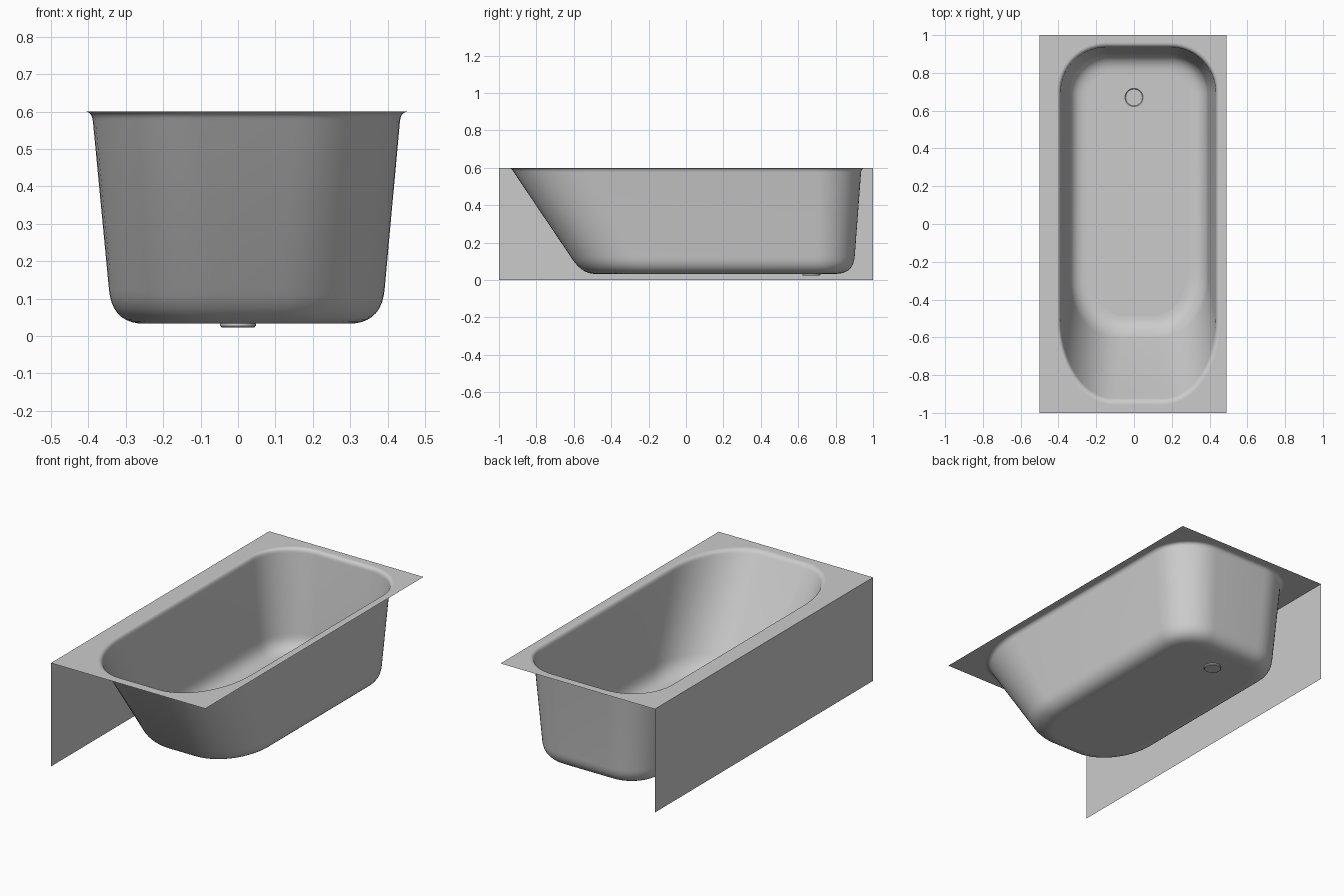
import bpy, bmesh, math

if "Cube" in bpy.data.objects:
    bpy.data.objects.remove(bpy.data.objects["Cube"])

STEPS = 14  # segments per plan corner


def outline(p):
    """Rounded rectangle: x0, x1, y0, y1, z, front corner rx, ry, back corner rx, ry."""
    x0, x1, y0, y1, z, fx, fy, bx, by = p
    corners = [(x1 - bx, y1 - by, bx, by, 0), (x0 + bx, y1 - by, bx, by, 90),
               (x0 + fx, y0 + fy, fx, fy, 180), (x1 - fx, y0 + fy, fx, fy, 270)]
    pts = []
    for cx, cy, rx, ry, start in corners:
        for i in range(STEPS + 1):
            a = math.radians(start + 90 * i / STEPS)
            pts.append((cx + rx * math.cos(a), cy + ry * math.sin(a), z))
    return pts


def circle(cx, cy, z, r, n=32):
    return [(cx + r * math.cos(2 * math.pi * i / n),
             cy + r * math.sin(2 * math.pi * i / n), z) for i in range(n)]


def bend(a, b, c, n):
    """Quadratic blend of three outlines' parameters."""
    out = []
    for i in range(n + 1):
        t = i / n
        out.append([(1 - t) ** 2 * p + 2 * t * (1 - t) * q + t * t * r
                    for p, q, r in zip(a, b, c)])
    return out


def finish(bm, name):
    me = bpy.data.meshes.new(name)
    bm.to_mesh(me)
    bm.free()
    ob = bpy.data.objects.new(name, me)
    bpy.context.collection.objects.link(ob)
    bpy.ops.object.select_all(action='DESELECT')
    ob.select_set(True)
    bpy.context.view_layer.objects.active = ob
    bpy.ops.object.shade_smooth_by_angle(angle=math.radians(35))
    return ob


def loft(name, rings, cap=False):
    """Skin from the top ring down, facing inward."""
    bm = bmesh.new()
    loops = [[bm.verts.new(p) for p in ring] for ring in rings]
    n = len(loops[0])
    for up, low in zip(loops, loops[1:]):
        for i in range(n):
            j = (i + 1) % n
            bm.faces.new((up[i], up[j], low[j], low[i]))
    if cap:
        bm.faces.new(loops[-1])
    return finish(bm, name)


def plate_with_hole(name, outer, hole):
    """Flat upward-facing sheet with an opening."""
    bm = bmesh.new()
    edges = []
    for pts in (outer, hole):
        vs = [bm.verts.new(p) for p in pts]
        edges += [bm.edges.new((vs[i - 1], vs[i])) for i in range(len(vs))]
    bmesh.ops.triangle_fill(bm, use_beauty=True, edges=edges, normal=(0, 0, 1))
    bm.normal_update()
    for f in bm.faces:
        if f.normal.z < 0:
            f.normal_flip()
    return finish(bm, name)


# key outlines of the basin
lip = (-.408, .455, -.955, .96, .60, .30, .44, .26, .26)
lip_mid = (-.391, .436, -.932, .939, .60, .285, .425, .245, .245)
wall_top = (-.388, .433, -.92, .936, .575, .28, .42, .24, .24)
wall_low = (-.345, .392, -.617, .902, .125, .28, .34, .21, .21)
heel = (-.337, .384, -.559, .894, .033, .27, .33, .20, .20)
floor = (-.25, .295, -.49, .80, .033, .20, .27, .12, .12)

# basin: rolled lip, sloping walls, rounded bottom
rings = bend(lip, lip_mid, wall_top, 6) + bend(wall_low, heel, floor, 9)
loft("basin", [outline(r) for r in rings])

# flat floor and recessed drain
plate_with_hole("floor", outline(floor), circle(0, .67, .033, .048))
loft("drain", [circle(0, .67, .033, .048), circle(0, .67, .027, .048),
               circle(0, .67, .023, .044)], cap=True)

# rim deck around the opening
plate_with_hole("rim", [(-.5, -1, .6), (.49, -1, .6), (.49, 1, .6), (-.5, 1, .6)],
                outline(lip))

# side apron panel
bm = bmesh.new()
bm.faces.new([bm.verts.new(p) for p in
              ((-.5, 1, 0), (-.5, -1, 0), (-.5, -1, .6), (-.5, 1, .6))])
bm.normal_update()
for f in bm.faces:
    if f.normal.x > 0:
        f.normal_flip()
finish(bm, "side_apron")
